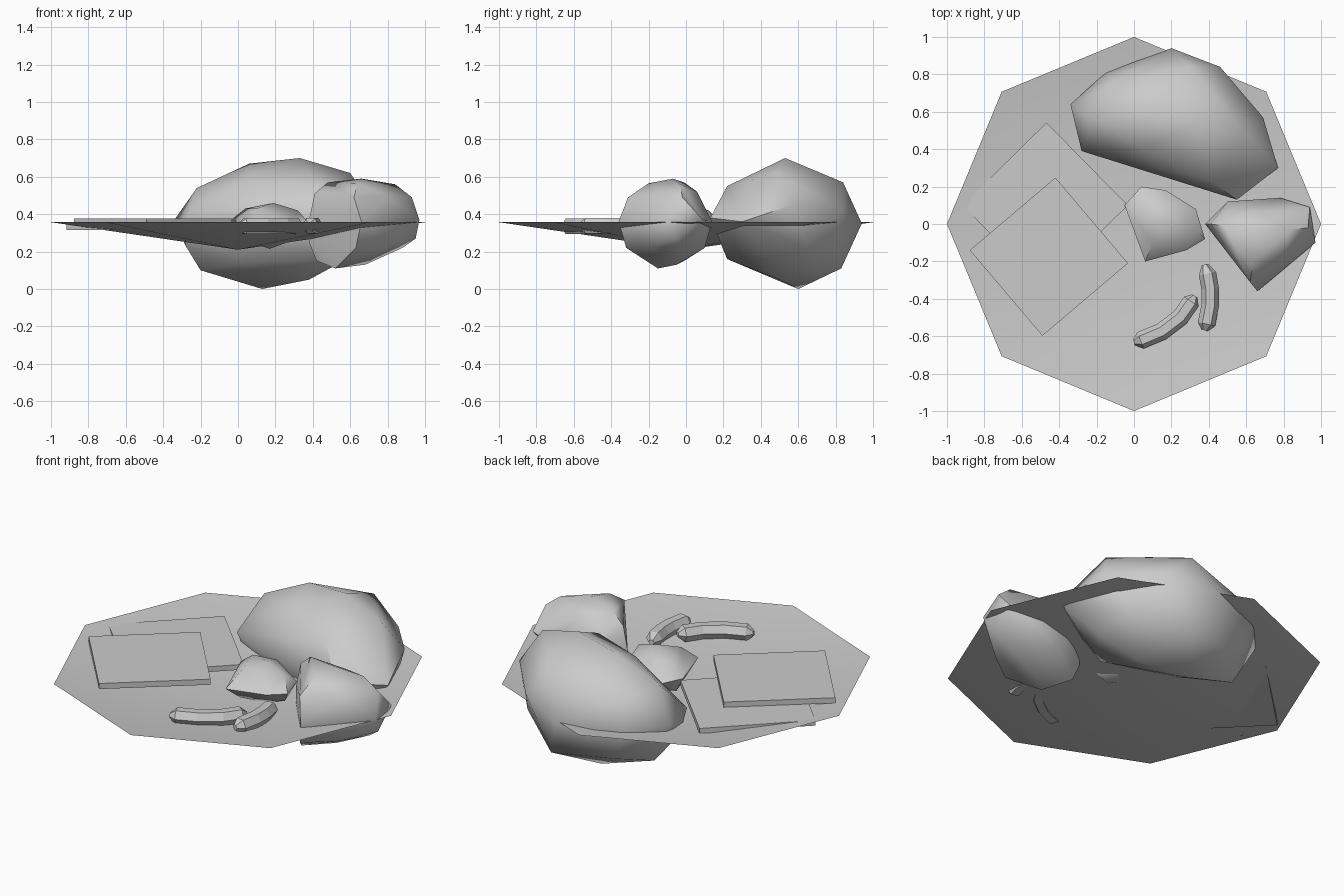
import bpy, bmesh
from math import cos, sin, pi, radians, atan2
from mathutils import Vector

if "Cube" in bpy.data.objects:
    bpy.data.objects.remove(bpy.data.objects["Cube"])

def finish(bm, name, smooth=None):
    bmesh.ops.recalc_face_normals(bm, faces=bm.faces)
    me = bpy.data.meshes.new(name)
    bm.to_mesh(me)
    bm.free()
    ob = bpy.data.objects.new(name, me)
    bpy.context.collection.objects.link(ob)
    if smooth:
        bpy.ops.object.select_all(action='DESELECT')
        ob.select_set(True)
        bpy.context.view_layer.objects.active = ob
        bpy.ops.object.shade_smooth_by_angle(angle=radians(smooth))
    return ob

def rock(name, points):
    # faceted boulder: convex skin over a few guide points
    bm = bmesh.new()
    for p in points:
        bm.verts.new(p)
    bmesh.ops.convex_hull(bm, input=bm.verts)
    bmesh.ops.delete(bm, geom=[v for v in bm.verts if not v.link_faces], context='VERTS')
    finish(bm, name, 48)

def slab(name, center, size, z0, z1, angle):
    bm = bmesh.new()
    bmesh.ops.create_cube(bm, size=1)
    bmesh.ops.scale(bm, vec=(size[0], size[1], z1 - z0), verts=bm.verts)
    ob = finish(bm, name)
    ob.location = (*center, (z0 + z1) / 2)
    ob.rotation_euler.z = radians(angle)

def pod(name, path, radius, z):
    # curved six-sided stick with tapered blunt ends
    bm = bmesh.new()
    pts = [Vector((x, y, z)) for x, y in path]
    n, rings = len(pts), []
    for i, p in enumerate(pts):
        t = (pts[min(i + 1, n - 1)] - pts[max(i - 1, 0)]).normalized()
        side = Vector((-t.y, t.x, 0))
        r = radius * (0.35 if i in (0, n - 1) else 1)
        rings.append([bm.verts.new(p + side * r * cos(k * pi / 3) + Vector((0, 0, r * sin(k * pi / 3))))
                      for k in range(6)])
    for a, b in zip(rings, rings[1:]):
        for k in range(6):
            bm.faces.new((a[k], a[(k + 1) % 6], b[(k + 1) % 6], b[k]))
    bm.faces.new(rings[0])
    bm.faces.new(rings[-1])
    finish(bm, name)

# Ground: shallow eight-sided dish
bm = bmesh.new()
mid = bm.verts.new((0, 0, 0.21))
rim = [bm.verts.new((cos(k * pi / 4), sin(k * pi / 4), 0.357)) for k in range(8)]
for k in range(8):
    bm.faces.new((mid, rim[k], rim[(k + 1) % 8]))
ground = finish(bm, "ground", 30)
if ground.data.polygons[0].normal.z < 0:
    ground.data.flip_normals()

# Two stacked flat slabs
slab("lower_slab", (-0.475, 0.10), (0.62, 0.63), 0.315, 0.346, -45.5)
slab("upper_slab", (-0.455, -0.175), (0.60, 0.60), 0.344, 0.377, -49.7)

# Boulders
rock("large_rock", [
    (.33, .53, .70), (.06, .58, .67), (.60, .48, .62), (.42, .22, .55), (-.22, .56, .54),
    (.05, .40, .58), (.30, .84, .57), (-.10, .76, .50),
    (-.34, .64, .37), (-.15, .81, .33), (.20, .94, .35), (.46, .84, .42), (.69, .57, .45),
    (.77, .30, .36), (.55, .13, .38), (-.28, .39, .36),
    (-.28, .46, .23), (-.20, .58, .10), (.13, .60, 0), (.38, .50, .05), (.30, .83, .11),
    (.42, .22, .16), (.02, .38, .14), (.60, .42, .17), (-.08, .77, .15), (.58, .65, .22)])
rock("medium_rock", [
    (.66, -.07, .59), (.48, -.01, .57), (.84, -.03, .56), (.64, -.20, .565), (.41, 0, .51),
    (.62, -.31, .49), (.93, -.02, .49), (.66, .06, .52), (.80, -.18, .50),
    (.38, 0, .37), (.50, .12, .37), (.78, .14, .36), (.94, .09, .37), (.97, -.10, .37), (.66, -.36, .36),
    (.38, 0, .25), (.42, -.01, .15), (.52, -.15, .11), (.68, -.05, .13), (.88, -.03, .22),
    (.95, -.05, .27), (.63, -.32, .22), (.62, .10, .22), (.80, -.20, .23)])
rock("small_rock", [
    (.19, 0, .46), (.04, .08, .43), (.32, -.02, .42), (.10, -.10, .43), (.17, .12, .42),
    (-.05, .10, .36), (.04, .20, .34), (.17, .18, .34), (.33, .08, .35), (.38, -.08, .35),
    (.28, -.14, .34), (.06, -.20, .34), (.0, .09, .27), (.17, .13, .26), (.32, -.02, .27),
    (.10, -.12, .27), (.17, 0, .215)])

# Curved pods lying at the front
pod("long_pod", [(.325, -.385), (.307, -.415), (.247, -.50), (.148, -.575), (.035, -.622), (.0, -.632)], .047, .335)
pod("short_pod", [(.378, -.217), (.393, -.265), (.408, -.35), (.408, -.43), (.388, -.535), (.378, -.568)], .047, .338)
